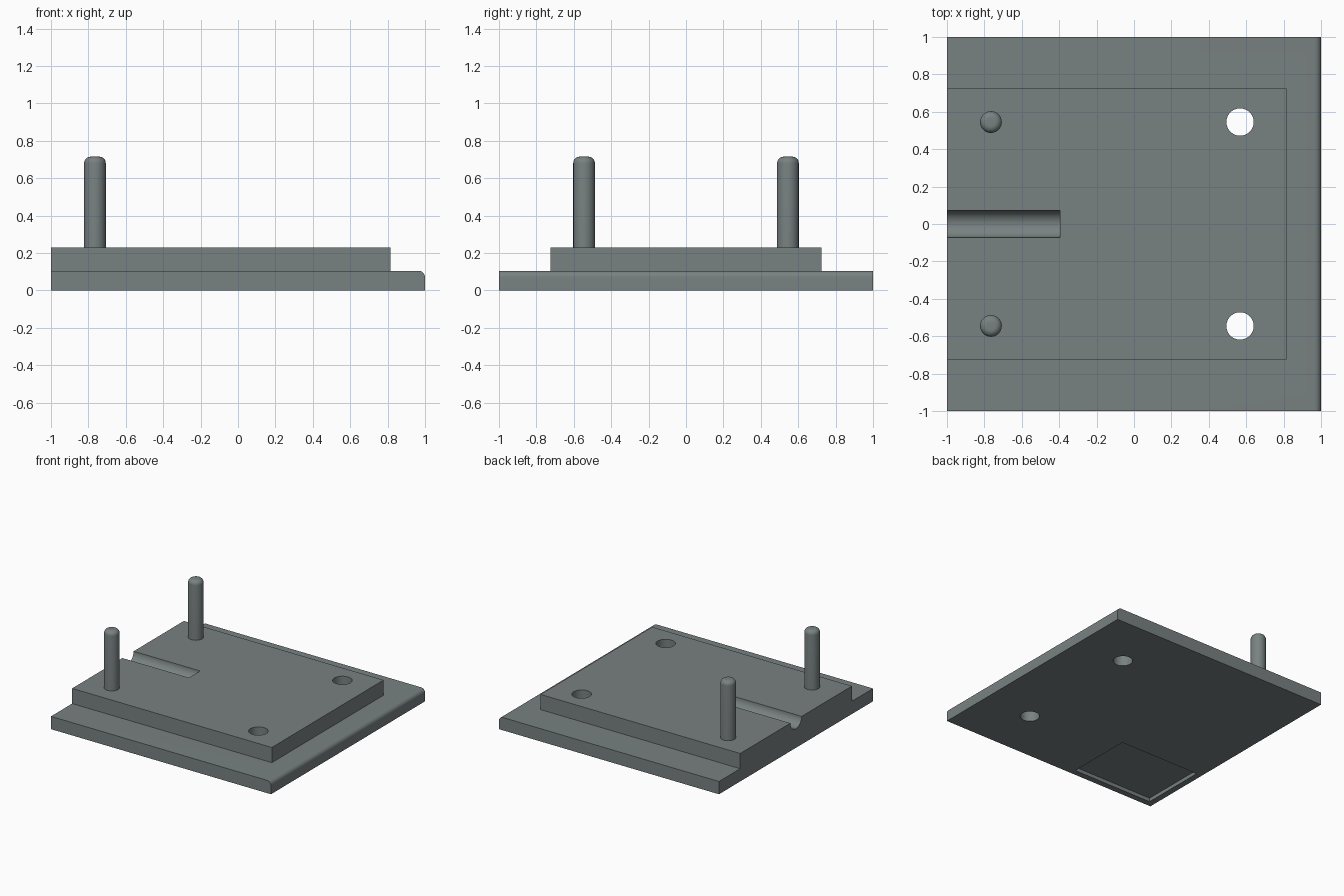
import bpy, bmesh, math
from mathutils import Matrix

if "Cube" in bpy.data.objects:
    bpy.data.objects.remove(bpy.data.objects["Cube"])

grey = bpy.data.materials.new("steel grey")
grey.diffuse_color = (0.19, 0.22, 0.22, 1)
grey.use_nodes = True
grey.node_tree.nodes["Principled BSDF"].inputs["Base Color"].default_value = grey.diffuse_color


def finish(name, bm):
    bmesh.ops.recalc_face_normals(bm, faces=bm.faces)
    mesh = bpy.data.meshes.new(name)
    bm.to_mesh(mesh)
    bm.free()
    mesh.materials.append(grey)
    ob = bpy.data.objects.new(name, mesh)
    bpy.context.collection.objects.link(ob)
    return ob


def prism(name, profile, y0, y1):
    """Extrude an (x, z) profile along y."""
    bm = bmesh.new()
    face = bm.faces.new([bm.verts.new((x, y0, z)) for x, z in profile])
    ext = bmesh.ops.extrude_face_region(bm, geom=[face])
    verts = [g for g in ext["geom"] if isinstance(g, bmesh.types.BMVert)]
    bmesh.ops.translate(bm, verts=verts, vec=(0, y1 - y0, 0))
    return finish(name, bm)


def box(name, x0, x1, y0, y1, z0, z1):
    return prism(name, [(x0, z0), (x1, z0), (x1, z1), (x0, z1)], y0, y1)


def cylinder(name, radius, length, matrix):
    bm = bmesh.new()
    bmesh.ops.create_cone(bm, cap_ends=True, segments=48, radius1=radius,
                          radius2=radius, depth=length, matrix=matrix)
    return finish(name, bm)


def select_only(ob):
    bpy.ops.object.select_all(action='DESELECT')
    ob.select_set(True)
    bpy.context.view_layer.objects.active = ob


def combine(body, tool, operation):
    mod = body.modifiers.new(operation.lower(), 'BOOLEAN')
    mod.operation, mod.object, mod.solver = operation, tool, 'EXACT'
    select_only(body)
    bpy.ops.object.modifier_apply(modifier=mod.name)
    bpy.data.objects.remove(tool)


def smooth(ob):
    select_only(ob)
    bpy.ops.object.shade_smooth_by_angle(angle=math.radians(30))


# Base slab with one rounded top edge
r, base_top, plate_top = 0.035, 0.105, 0.23
arc = [(1 - r + r * math.cos(a), base_top - r + r * math.sin(a))
       for a in (math.pi / 2 * i / 8 for i in range(9))]
body = prism("stepped_base", [(-1, 0), (1, 0)] + arc + [(-1, base_top)], -1, 1)

# Raised plate, flush with the left edge
combine(body, box("raised_plate", -1, 0.815, -0.725, 0.725, 0.05, plate_top), 'UNION')

# Two through holes
for y in (-0.545, 0.545):
    combine(body, cylinder("hole_cutter", 0.073, 1, Matrix.Translation((0.567, y, 0.1))),
            'DIFFERENCE')

# Half-round groove from the left edge
groove = Matrix.Translation((-0.895, 0, plate_top)) @ Matrix.Rotation(math.pi / 2, 4, 'Y')
combine(body, cylinder("groove_cutter", 0.073, 1.0, groove), 'DIFFERENCE')

# Shallow rectangular pocket underneath
combine(body, box("pocket_cutter", -0.95, -0.22, -0.95, -0.40, -0.1, 0.03), 'DIFFERENCE')
smooth(body)

# Guide pins with rounded tops, turned from a profile
pin_r, pin_top, fillet = 0.058, 0.715, 0.035
for side, y in (("front", -0.545), ("back", 0.545)):
    path = [(0, plate_top - 0.02), (pin_r, plate_top - 0.02)]
    path += [(pin_r - fillet + fillet * math.cos(a), pin_top - fillet + fillet * math.sin(a))
             for a in (math.pi / 2 * i / 8 for i in range(9))]
    path.append((0, pin_top))
    bm = bmesh.new()
    verts = [bm.verts.new((x, 0, z)) for x, z in path]
    edges = [bm.edges.new(pair) for pair in zip(verts, verts[1:])]
    bmesh.ops.spin(bm, geom=verts + edges, cent=(0, 0, 0), axis=(0, 0, 1),
                   angle=2 * math.pi, steps=40)
    bmesh.ops.remove_doubles(bm, verts=bm.verts, dist=1e-5)
    pin = finish(side + "_guide_pin", bm)
    pin.location = (-0.765, y, 0)
    smooth(pin)
